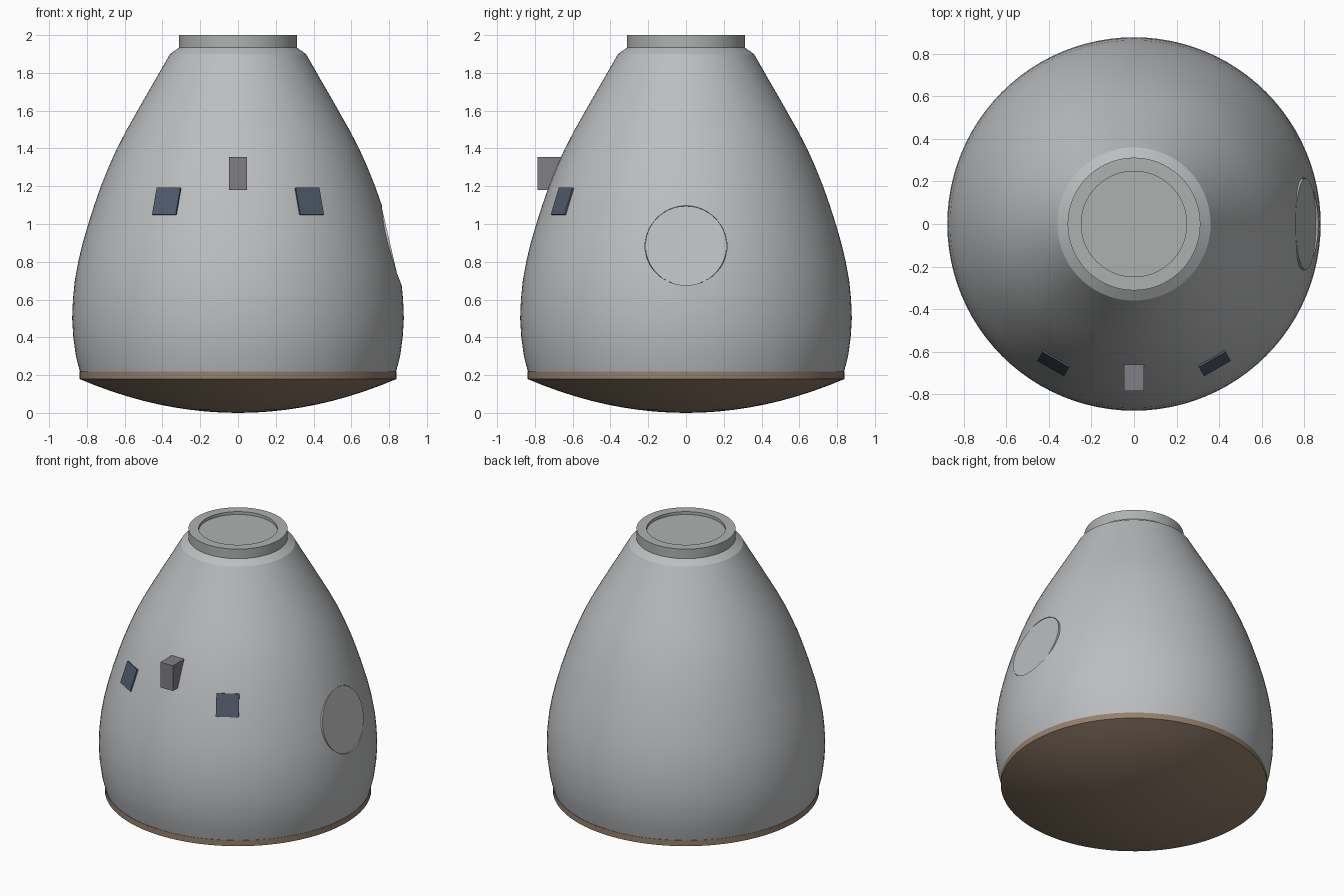
import bpy, bmesh, math
from mathutils import Matrix, Vector

if "Cube" in bpy.data.objects:
    bpy.data.objects.remove(bpy.data.objects["Cube"], do_unlink=True)


def material(name, rgb):
    m = bpy.data.materials.new(name)
    m.use_nodes = True
    m.diffuse_color = (*rgb, 1)
    m.node_tree.nodes["Principled BSDF"].inputs["Base Color"].default_value = (*rgb, 1)
    return m


hull_grey = material("hull grey", (0.50, 0.51, 0.52))
ring_grey = material("ring grey", (0.43, 0.44, 0.44))
shield_brown = material("shield brown", (0.30, 0.215, 0.15))
glass_blue = material("window blue", (0.08, 0.105, 0.15))
box_grey = material("dark grey", (0.22, 0.21, 0.23))


def finish(name, bm, mat):
    bmesh.ops.recalc_face_normals(bm, faces=bm.faces[:])
    mesh = bpy.data.meshes.new(name)
    bm.to_mesh(mesh)
    bm.free()
    mesh.materials.append(mat)
    ob = bpy.data.objects.new(name, mesh)
    bpy.context.collection.objects.link(ob)
    return ob


def smooth(ob, angle=25):
    bpy.ops.object.select_all(action='DESELECT')
    ob.select_set(True)
    bpy.context.view_layer.objects.active = ob
    bpy.ops.object.shade_smooth_by_angle(angle=math.radians(angle))


def lathe(name, profile, mat, segments=96):
    """Spin (radius, height) points round z; the ends lie on the axis."""
    bm = bmesh.new()
    verts = [bm.verts.new((r, 0, z)) for r, z in profile]
    edges = [bm.edges.new(pair) for pair in zip(verts, verts[1:])]
    bmesh.ops.spin(bm, geom=verts + edges, cent=(0, 0, 0), axis=(0, 0, 1),
                   angle=math.tau, steps=segments)
    bmesh.ops.remove_doubles(bm, verts=bm.verts[:], dist=0.0001)
    return finish(name, bm, mat)


def box(name, size, matrix, mat):
    bm = bmesh.new()
    bmesh.ops.create_cube(bm, size=1, matrix=matrix @ Matrix.Diagonal((*size, 1)))
    return finish(name, bm, mat)


def disc(name, radius, depth, matrix, mat):
    bm = bmesh.new()
    bmesh.ops.create_cone(bm, cap_ends=True, segments=64, radius1=radius,
                          radius2=radius, depth=depth, matrix=matrix)
    return finish(name, bm, mat)


def on_hull(azimuth, tilt, radius, height):
    """Frame whose local x points out of the hull, leaning upward by tilt."""
    a = math.radians(azimuth)
    return (Matrix.Translation((radius * math.cos(a), radius * math.sin(a), height))
            @ Matrix.Rotation(a, 4, 'Z')
            @ Matrix.Rotation(-math.radians(tilt), 4, 'Y'))


# Hull
hull = lathe("hull", [
    (0, 0.21), (0.835, 0.21), (0.858, 0.3), (0.872, 0.4), (0.878, 0.5),
    (0.874, 0.6), (0.864, 0.7), (0.846, 0.8), (0.822, 0.9), (0.793, 1.0),
    (0.761, 1.1), (0.726, 1.2), (0.686, 1.3), (0.641, 1.4), (0.589, 1.5),
    (0.532, 1.6), (0.475, 1.7), (0.417, 1.8), (0.36, 1.9), (0.31, 1.935),
    (0, 1.935)], hull_grey)

# Side hatch, set flat into a round cut in the hull
hatch_frame = on_hull(0, 13, 0.808, 0.885) @ Matrix.Rotation(math.pi / 2, 4, 'Y')
outward = hatch_frame.to_3x3() @ Vector((0, 0, 1))
cutter = disc("hatch_cutter", 0.217, 0.2,
              Matrix.Translation(outward * 0.07) @ hatch_frame, hull_grey)
cutter.hide_render = True
cut = hull.modifiers.new("hatch cut", 'BOOLEAN')
cut.operation = 'DIFFERENCE'
cut.solver = 'EXACT'
cut.object = cutter
bpy.context.view_layer.objects.active = hull
bpy.ops.object.modifier_apply(modifier=cut.name)
bpy.data.objects.remove(cutter, do_unlink=True)
smooth(hull)
hatch = disc("hatch", 0.215, 0.06,
             Matrix.Translation(outward * -0.03) @ hatch_frame, hull_grey)
smooth(hatch)

# Heat shield: a shallow dome with a straight rim
dome = [(0.84 * t, 0.18 * t ** 2) for t in (i / 10 for i in range(11))]
smooth(lathe("heat_shield", dome + [(0.84, 0.22), (0, 0.22)], shield_brown))

# Docking ring with a recessed lid
smooth(lathe("docking_ring", [
    (0, 1.92), (0.312, 1.92), (0.312, 2.0), (0.248, 2.0), (0.248, 1.98),
    (0, 1.98)], ring_grey))

# Two windows
for name, azimuth in (("left_window", -60), ("right_window", -120)):
    box(name, (0.0095, 0.145, 0.15), on_hull(azimuth, 19, 0.756, 1.12), glass_blue)

# Sensor box on the front
box("sensor_box", (0.096, 0.2, 0.175), Matrix.Translation((0, -0.685, 1.268)), box_grey)
